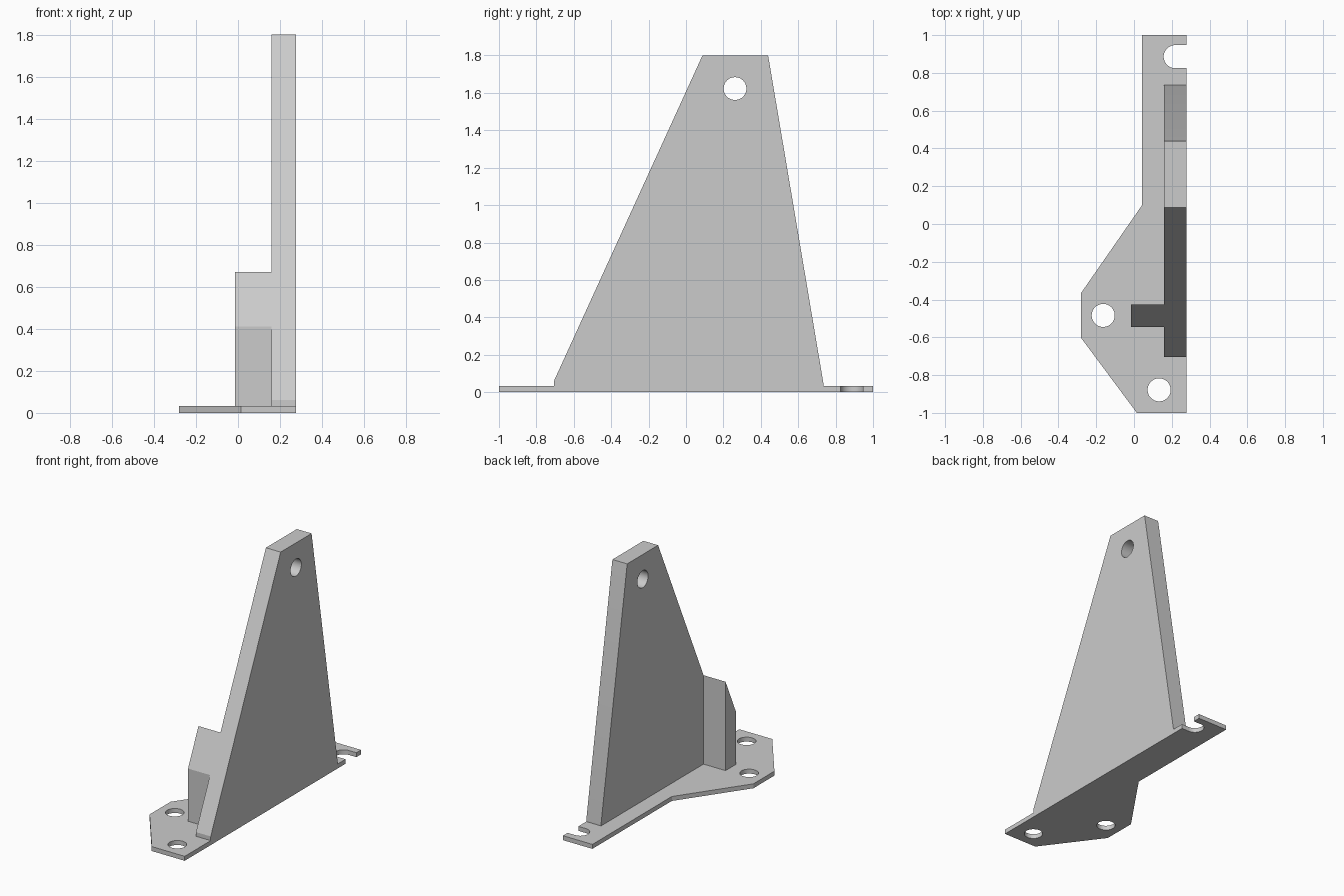
import bpy
import bmesh
from math import cos, sin, pi, radians
from mathutils import Matrix

cube = bpy.data.objects.get("Cube")
if cube:
    bpy.data.objects.remove(cube, do_unlink=True)

steel = bpy.data.materials.new("plain grey metal")
steel.use_nodes = True
GREY = (0.6, 0.6, 0.6, 1)
steel.diffuse_color = GREY
steel.node_tree.nodes["Principled BSDF"].inputs["Base Color"].default_value = GREY

BASE_T = 0.032          # base plate thickness
RIGHT = 0.277           # flush outer side
WEB_X = 0.16            # inner side of the upright
HOLE_R = 0.061

# Maps a (y, z) profile extruded along x
SIDEWAYS = Matrix(((0, 0, 1), (1, 0, 0), (0, 1, 0))).to_4x4()


def new_object(name, bm):
    bmesh.ops.recalc_face_normals(bm, faces=bm.faces)
    mesh = bpy.data.meshes.new(name)
    bm.to_mesh(mesh)
    bm.free()
    mesh.materials.append(steel)
    obj = bpy.data.objects.new(name, mesh)
    bpy.context.collection.objects.link(obj)
    return obj


def extrude_profile(name, points, low, high, matrix=Matrix()):
    bm = bmesh.new()
    face = bm.faces.new([bm.verts.new((a, b, low)) for a, b in points])
    grown = bmesh.ops.extrude_face_region(bm, geom=[face])["geom"]
    moved = [v for v in grown if isinstance(v, bmesh.types.BMVert)]
    bmesh.ops.translate(bm, verts=moved, vec=(0, 0, high - low))
    bm.transform(matrix)
    return new_object(name, bm)


def drill(obj, a, b, middle, matrix=Matrix()):
    bm = bmesh.new()
    bmesh.ops.create_cone(bm, cap_ends=True, segments=48, radius1=HOLE_R,
                          radius2=HOLE_R, depth=0.5,
                          matrix=matrix @ Matrix.Translation((a, b, middle)))
    cutter = new_object("drill_cutter", bm)
    cutter.hide_render = True
    mod = obj.modifiers.new("hole", "BOOLEAN")
    mod.operation = "DIFFERENCE"
    mod.solver = "EXACT"
    mod.object = cutter
    bpy.context.view_layer.objects.active = obj
    bpy.ops.object.modifier_apply(modifier=mod.name)
    bpy.data.objects.remove(cutter, do_unlink=True)


# Base plate, with an open round-ended slot at the back
slot_x, slot_y = 0.218, 0.886
slot = [(slot_x + HOLE_R * cos(t), slot_y + HOLE_R * sin(t))
        for t in (pi / 2 + pi * i / 24 for i in range(25))]
outline = ([(RIGHT, -1), (0.015, -1), (-0.28, -0.603), (-0.28, -0.365),
            (0.043, 0.1), (0.043, 1), (RIGHT, 1), (RIGHT, slot_y + HOLE_R)]
           + slot + [(RIGHT, slot_y - HOLE_R)])
base = extrude_profile("base_plate", outline, 0, BASE_T)
for x, y in ((-0.163, -0.484), (0.133, -0.878)):
    drill(base, x, y, 0)

# Tall tapered upright with an eye near the top
upright = extrude_profile(
    "upright_plate",
    [(-0.705, BASE_T), (-0.705, 0.062), (0.088, 1.8), (0.439, 1.8),
     (0.735, 0.045), (0.735, BASE_T)],
    WEB_X, RIGHT, SIDEWAYS)
drill(upright, 0.262, 1.623, 0.2, SIDEWAYS)

# Side gusset, its top following the front slope of the upright
gusset = extrude_profile(
    "side_gusset",
    [(-0.545, BASE_T), (-0.545, 0.41), (-0.427, 0.67), (-0.427, BASE_T)],
    -0.015, WEB_X, SIDEWAYS)

# Round hole walls, crisp edges elsewhere
for obj in (base, upright, gusset):
    bpy.ops.object.select_all(action="DESELECT")
    obj.select_set(True)
    bpy.context.view_layer.objects.active = obj
    bpy.ops.object.shade_smooth_by_angle(angle=radians(20))
